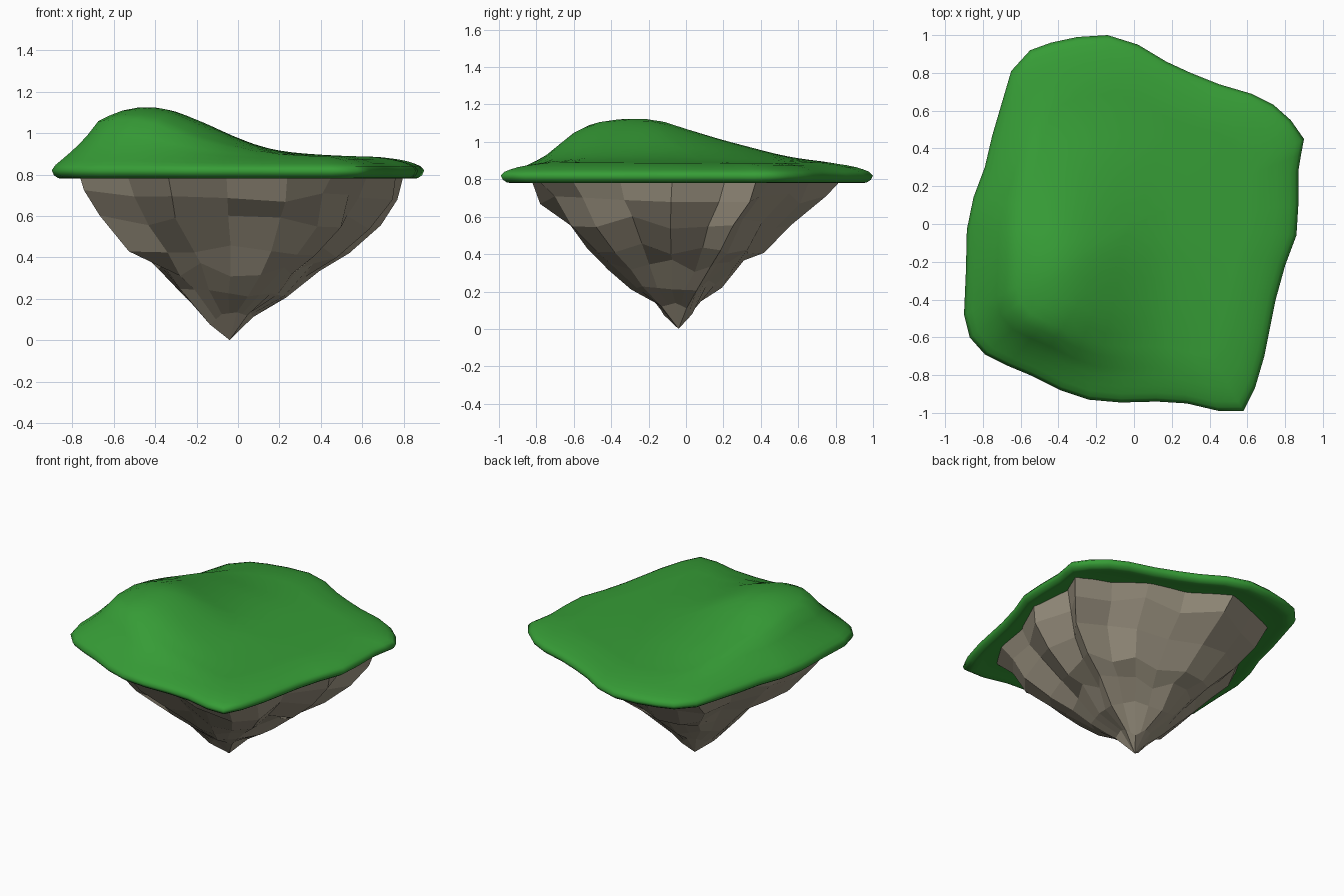
import bpy, bmesh, math, random

if "Cube" in bpy.data.objects:
    bpy.data.objects.remove(bpy.data.objects["Cube"])

random.seed(4)

# Island outline seen from above, counterclockwise
OUTLINE = [(.90, .45), (.83, .55), (.74, .63), (.62, .69), (.45, .74), (.30, .80),
           (.17, .86), (.02, .95), (-.14, 1.0), (-.30, .99), (-.44, .96), (-.55, .92),
           (-.65, .81), (-.70, .64), (-.75, .47), (-.79, .30), (-.85, .14), (-.885, -.03),
           (-.89, -.25), (-.90, -.48), (-.87, -.60), (-.79, -.69), (-.67, -.75),
           (-.55, -.80), (-.39, -.88), (-.24, -.93), (-.07, -.945), (.12, -.94),
           (.28, -.95), (.45, -.99), (.58, -.99), (.64, -.87), (.69, -.70), (.72, -.55),
           (.75, -.40), (.80, -.22), (.86, -.06), (.87, .10), (.87, .28), (.885, .37)]

# Hill cross-sections along x and y, and the flat meadow from centre to rim
HILL_X = [(-.9, .28), (-.75, .56), (-.62, .85), (-.5, 1), (-.35, .98), (-.2, .75),
          (0, .37), (.15, .15), (.3, .07), (.5, .02), (.7, 0)]
HILL_Y = [(-1, 0), (-.85, .17), (-.7, .42), (-.6, .68), (-.5, .9), (-.3, 1), (-.15, .97),
          (0, .76), (.2, .51), (.36, .34), (.5, .18), (.7, .05), (1, 0)]
MEADOW = [(0, .885), (.75, .885), (.85, .875), (.93, .86), (.98, .84), (1, .82)]


def interp(table, v):
    if v <= table[0][0]:
        return table[0][1]
    for (a, fa), (b, fb) in zip(table, table[1:]):
        if v <= b:
            return fa + (fb - fa) * (v - a) / (b - a)
    return table[-1][1]


def soft(table, v):
    return sum(interp(table, v + d) for d in (-.06, -.03, 0, .03, .06)) / 5


def height(x, y, t):
    fade = min(1, (1 - t) / .25)
    return interp(MEADOW, t) + .245 * soft(HILL_X, x) * soft(HILL_Y, y) * fade


def loft(name, rings, start, end, color, smooth):
    """Skin a stack of closed rings; start/end are tip points or None for a flat cap."""
    bm = bmesh.new()
    loops = [[bm.verts.new(p) for p in ring] for ring in rings]
    n = len(loops[0])
    for a, b in zip(loops, loops[1:]):
        for i in range(n):
            j = (i + 1) % n
            bm.faces.new((a[i], a[j], b[j], b[i]))
    for loop, tip in ((loops[0], start), (loops[-1], end)):
        if tip is None:
            bm.faces.new(loop)
        else:
            v = bm.verts.new(tip)
            for i in range(n):
                bm.faces.new((loop[i], loop[(i + 1) % n], v))
    bmesh.ops.recalc_face_normals(bm, faces=bm.faces)
    for f in bm.faces:
        f.smooth = smooth
    mesh = bpy.data.meshes.new(name)
    bm.to_mesh(mesh)
    bm.free()
    mat = bpy.data.materials.new(name + "_colour")
    mat.diffuse_color = color
    mat.use_nodes = True
    mat.node_tree.nodes["Principled BSDF"].inputs["Base Color"].default_value = mat.diffuse_color
    mesh.materials.append(mat)
    obj = bpy.data.objects.new(name, mesh)
    bpy.context.collection.objects.link(obj)
    return obj


# Grass: smooth hill on top, rolled rim, shallow underside
rings = []
for t in (.06, .14, .22, .3, .38, .46, .54, .62, .69, .75, .81, .86, .91, .95, .98, 1):
    rings.append([(x * t, y * t, height(x * t, y * t, t)) for x, y in OUTLINE])
for t, z in ((.988, .797), (.967, .783), (.945, .78), (.91, .787), (.8, .80)):
    rings.append([(x * t, y * t, z) for x, y in OUTLINE])
loft("grass_top", rings, (0, 0, height(0, 0, 0)), (0, 0, .80), (.037, .335, .037, 1), True)

# Rock: faceted craggy cone; each row is scale x, scale y, centre x, centre y, z
LEVELS = [(.86, .86, 0, -.02, .815), (.80, .77, 0, -.03, .70), (.73, .63, 0, -.045, .57),
          (.56, .49, 0, -.05, .43), (.41, .37, -.01, -.05, .34), (.27, .24, -.03, -.06, .24),
          (.11, .11, -.035, -.05, .11)]
columns = OUTLINE[::2]
n = len(columns)
# One outstanding corner, a gully beside it, alternating ribs elsewhere
groove = [1.04, .90] + [(1.02, .96)[i % 2] + random.uniform(-.035, .025) for i in range(n - 2)]
rings = []
for k, (sx, sy, cx, cy, z) in enumerate(LEVELS):
    ring = []
    for (x, y), g in zip(columns, groove):
        s = g * (1 + random.uniform(-.06, .05)) if k else g
        dz = random.uniform(-.035, .035) if k else 0
        ring.append((cx + x * sx * s, cy + y * sy * s, z + dz))
    if k >= 5:  # broader facets near the tip: level every second column
        for i in range(1, n, 2):
            a, b = ring[i - 1], ring[(i + 1) % n]
            ring[i] = tuple((p + q) / 2 for p, q in zip(a, b))
    rings.append(ring)
loft("rock_base", rings, None, (-.04, -.04, 0), (.34, .30, .225, 1), False)
